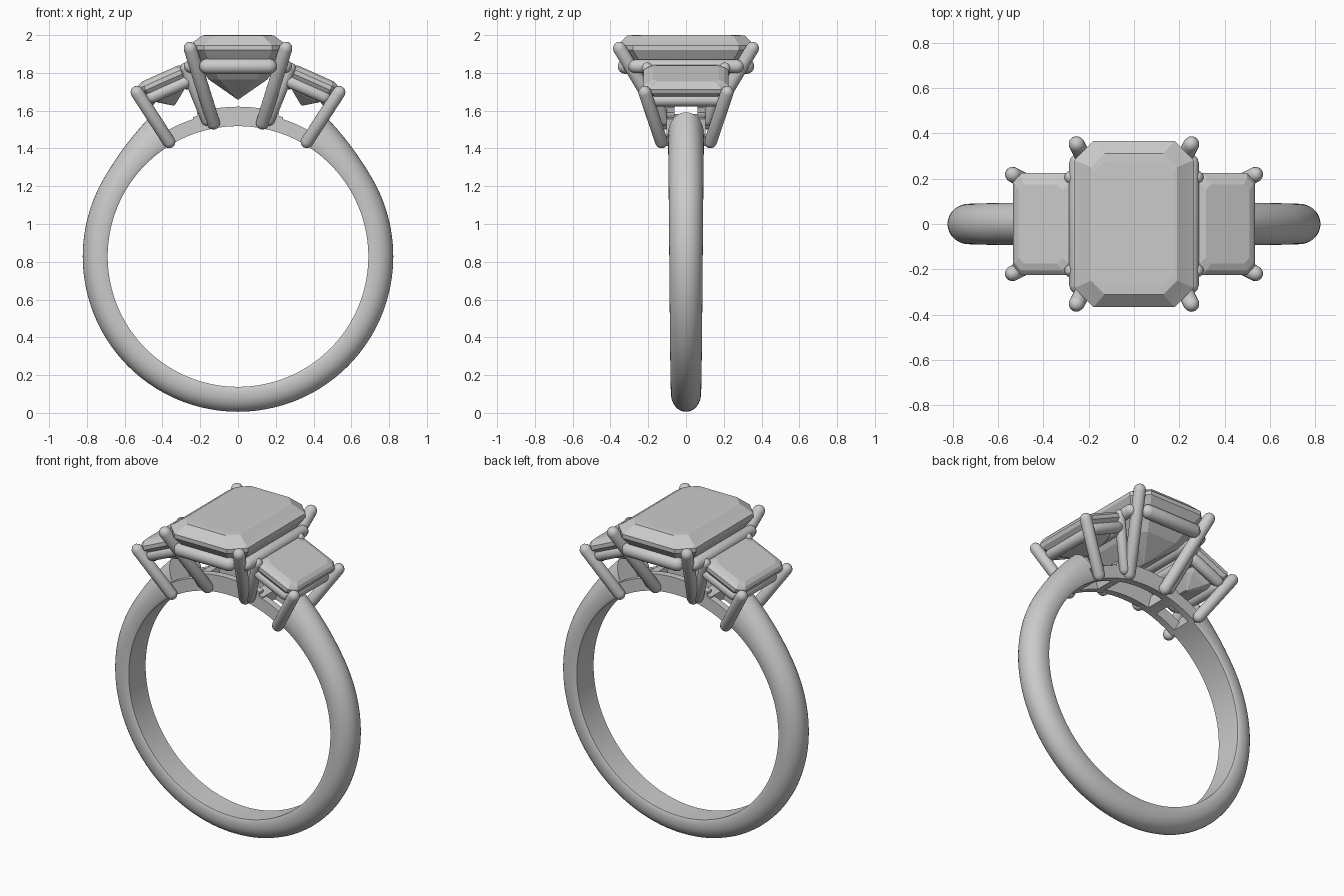
import bpy, bmesh, math
from mathutils import Vector

if "Cube" in bpy.data.objects:
    bpy.data.objects.remove(bpy.data.objects["Cube"])

CZ, RI = 0.828, 0.69          # ring centre height, inner radius
TILT = math.radians(24)       # side stone slope


def make(name, bm, smooth=None):
    bmesh.ops.recalc_face_normals(bm, faces=bm.faces[:])
    me = bpy.data.meshes.new(name)
    bm.to_mesh(me)
    bm.free()
    ob = bpy.data.objects.new(name, me)
    bpy.context.collection.objects.link(ob)
    if smooth:
        bpy.ops.object.select_all(action='DESELECT')
        ob.select_set(True)
        bpy.context.view_layer.objects.active = ob
        bpy.ops.object.shade_smooth_by_angle(angle=math.radians(smooth))
    return ob


def loft(name, rings, smooth=None):
    """Skin closed rings of equal point count, capping both ends."""
    bm = bmesh.new()
    loops = [[bm.verts.new(p) for p in r] for r in rings]
    n = len(loops[0])
    for a, b in zip(loops, loops[1:]):
        for i in range(n):
            j = (i + 1) % n
            bm.faces.new((a[i], a[j], b[j], b[i]))
    bm.faces.new(loops[0])
    bm.faces.new(loops[-1])
    return make(name, bm, smooth)


def rod(name, a, b, r):
    """Round wire with domed ends."""
    a, b = Vector(a), Vector(b)
    d = (b - a).normalized()
    u = d.orthogonal().normalized()
    v = d.cross(u)
    rings = []
    for base, lats in ((a, (-85, -60, -30, 0)), (b, (0, 30, 60, 85))):
        for lat in lats:
            t = math.radians(lat)
            c = base + d * r * math.sin(t)
            rings.append([c + r * math.cos(t) * (u * math.cos(k * math.pi / 10) + v * math.sin(k * math.pi / 10))
                          for k in range(20)])
    return loft(name, rings, 50)


def polar(phi, r, y):
    p = math.radians(phi)
    return (r * math.sin(p), y, CZ + r * math.cos(p))


def arc_bar(name, p0, p1, r0, r1, y0, y1):
    rings = []
    for i in range(13):
        p = p0 + (p1 - p0) * i / 12
        rings.append([polar(p, r0, y0), polar(p, r1, y0), polar(p, r1, y1), polar(p, r0, y1)])
    return loft(name, rings, 30)


def gem(name, levels, place):
    """Step-cut stone: levels are (half x, half y, corner cut, z)."""
    rings = []
    for x, y, c, z in levels:
        pts = [(x, y - c), (x - c, y), (c - x, y), (-x, y - c),
               (-x, c - y), (c - x, -y), (x - c, -y), (x, c - y)]
        rings.append([place(px, py, z) for px, py in pts])
    return loft(name, rings)


# Shank: D-shaped section, thicker and wider towards its open ends
rings = []
for i in range(121):
    phi = 30 + 300 * i / 120
    m = min(phi, 360 - phi)
    t = 0.132 + 0.06 * (max(0, 60 - m) / 30) ** 2
    w = 0.079 + 0.016 * (180 - m) / 150
    prof = [(RI, -w * 0.93), (RI + 0.012, -w)]
    for k in range(19):
        a = math.pi * k / 18
        prof.append((RI + t * (0.3 + 0.7 * math.sin(a)), -w * math.cos(a)))
    prof += [(RI + 0.012, w), (RI, w * 0.93)]
    rings.append([polar(phi, r, y) for r, y in prof])
loft("shank", rings, 35)

# Open gallery under the stones: rails and cross bars
for s in (-1, 1):
    y0, y1 = sorted((s * 0.06, s * 0.102))
    arc_bar("centre_gallery_rail", -16, 16, RI, 0.793, y0, y1)
    for q in (-1, 1):
        arc_bar("side_gallery_rail", q * 15, q * 32, RI, 0.765, y0, y1)
    arc_bar("gallery_cross_bar", s * 13, s * 18, RI, 0.775, -0.1, 0.1)

# Centre stone
gem("centre_stone", [(0.175, 0.275, 0.045, 2.0), (0.19, 0.31, 0.06, 1.998),
                     (0.235, 0.345, 0.075, 1.965), (0.265, 0.366, 0.085, 1.945),
                     (0.265, 0.366, 0.085, 1.92), (0.225, 0.32, 0.075, 1.86),
                     (0.155, 0.24, 0.055, 1.765), (0.004, 0.09, 0.003, 1.66)],
    lambda x, y, z: (x, y, z))

# Centre prongs and seat bars
for s in (-1, 1):
    for q in (-1, 1):
        rod("centre_prong", (s * 0.13, q * 0.115, 1.535), (s * 0.253, q * 0.352, 1.93), 0.035)
    rod("centre_seat_end_bar", (-0.165, s * 0.32, 1.835), (0.165, s * 0.32, 1.835), 0.041)
    rod("centre_seat_long_bar", (s * 0.25, -0.27, 1.835), (s * 0.25, 0.27, 1.835), 0.036)

# Tilted side stones with their prongs and seats
for s in (-1, 1):
    def place(x, y, z, s=s):
        return (s * (0.398 + x * math.cos(TILT) + z * math.sin(TILT)), y,
                1.765 - x * math.sin(TILT) + z * math.cos(TILT))
    gem("side_stone", [(0.105, 0.175, 0.025, 0.035), (0.13, 0.205, 0.032, 0.025),
                       (0.145, 0.224, 0.04, 0.008), (0.145, 0.224, 0.04, -0.015),
                       (0.115, 0.19, 0.035, -0.06), (0.075, 0.14, 0.025, -0.1),
                       (0.004, 0.06, 0.003, -0.15)], place)
    for q in (-1, 1):
        rod("side_outer_prong", (s * 0.365, q * 0.13, 1.435), (s * 0.535, q * 0.218, 1.697), 0.034)
        rod("side_inner_prong", (s * 0.165, q * 0.115, 1.55), (s * 0.277, q * 0.205, 1.825), 0.03)
        rod("side_seat_long_bar", place(-0.1, q * 0.185, -0.06), place(0.09, q * 0.185, -0.06), 0.034)
        rod("side_seat_end_bar", place(q * 0.11, -0.16, -0.07), place(q * 0.11, 0.16, -0.07), 0.034)
